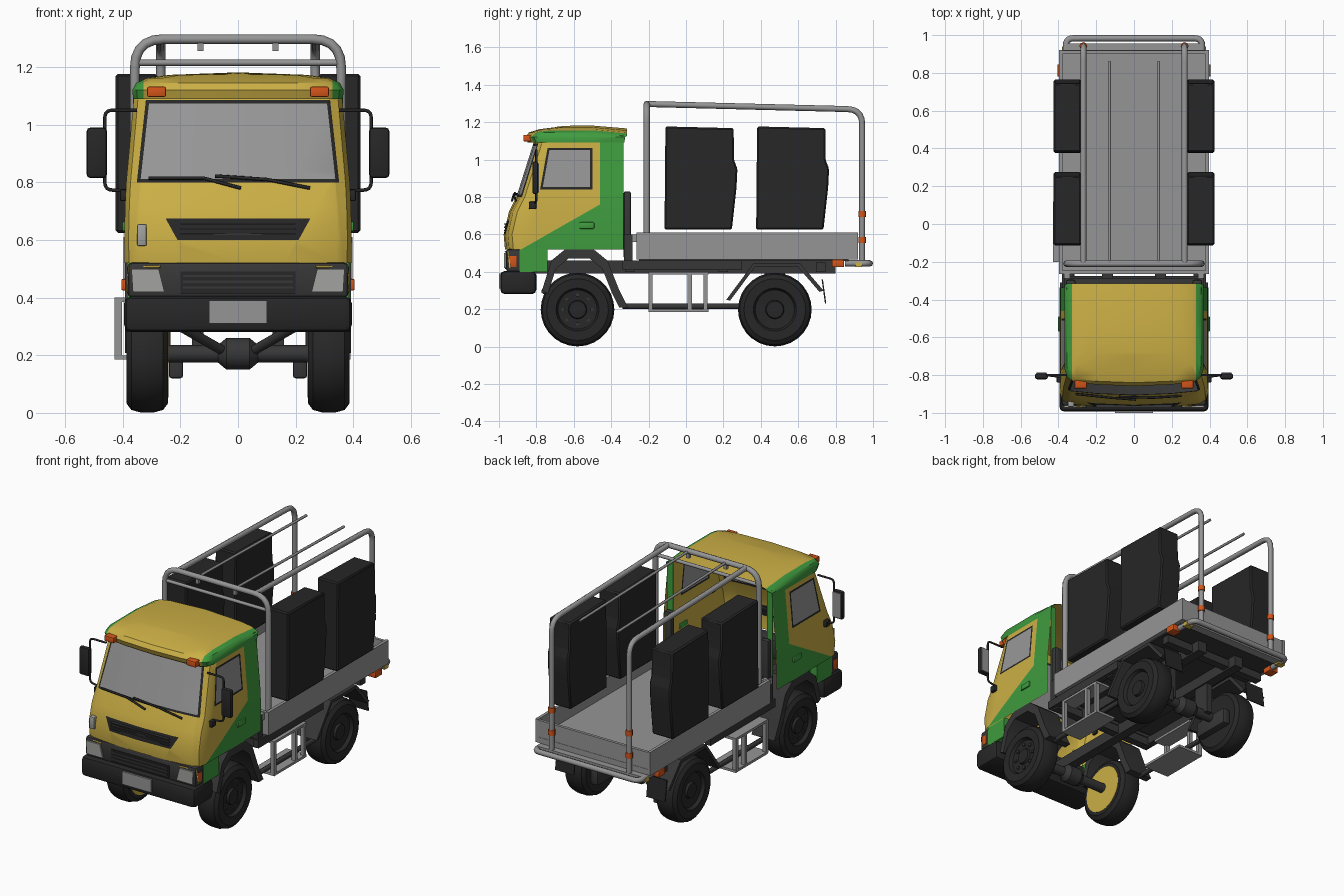
import bpy, bmesh, math
from mathutils import Vector

if "Cube" in bpy.data.objects:
    bpy.data.objects.remove(bpy.data.objects["Cube"])


def material(name, r, g, b):
    m = bpy.data.materials.new(name)
    m.use_nodes = True
    m.diffuse_color = (r, g, b, 1)
    m.node_tree.nodes["Principled BSDF"].inputs["Base Color"].default_value = (r, g, b, 1)
    return m


YELLOW = material("yellow paint", .6, .43, .06)
GREEN = material("green paint", .05, .33, .05)
GLASS = material("window grey", .31, .31, .31)
BLACK = material("black rubber", .02, .02, .02)
DARK = material("dark plastic", .038, .038, .038)
STEEL = material("bed steel", .3, .3, .3)
ORANGE = material("orange lamp", .65, .09, .01)
SILVER = material("lamp silver", .36, .36, .35)
SIDES = (1, -1)


def finish(name, bm, mats, smooth=True):
    """Turn a bmesh into a named object with its materials."""
    me = bpy.data.meshes.new(name)
    bmesh.ops.remove_doubles(bm, verts=bm.verts, dist=.0004)
    bmesh.ops.recalc_face_normals(bm, faces=bm.faces)
    bm.to_mesh(me)
    bm.free()
    ob = bpy.data.objects.new(name, me)
    bpy.context.collection.objects.link(ob)
    for m in mats:
        me.materials.append(m)
    if smooth:
        bpy.ops.object.select_all(action='DESELECT')
        ob.select_set(True)
        bpy.context.view_layer.objects.active = ob
        bpy.ops.object.shade_smooth_by_angle(angle=math.radians(35))


def box(name, mat, xs, ys, zs, bevel=0):
    bm = bmesh.new()
    bmesh.ops.create_cube(bm, size=1)
    for v in bm.verts:
        v.co = [(a + b) / 2 + c * abs(b - a) for c, (a, b) in zip(v.co, (xs, ys, zs))]
    if bevel:
        bmesh.ops.bevel(bm, geom=bm.edges[:], offset=bevel, segments=2, profile=.5, affect='EDGES')
    finish(name, bm, [mat], bool(bevel))


def pair(name, mat, xs, ys, zs, bevel=0):
    for s in SIDES:
        box(name, mat, [s * x for x in xs], ys, zs, bevel)


def extrude(name, mat, yz, x0, x1, bevel=0):
    """Side profile pulled across from x0 to x1."""
    bm = bmesh.new()
    f = bm.faces.new([bm.verts.new((x0, y, z)) for y, z in yz])
    for v in bmesh.ops.extrude_face_region(bm, geom=[f])["geom"]:
        if isinstance(v, bmesh.types.BMVert):
            v.co.x = x1
    if bevel:
        bmesh.ops.bevel(bm, geom=bm.edges[:], offset=bevel, segments=1, affect='EDGES')
    finish(name, bm, [mat])


def lathe(name, mat, profile, centre, steps=28):
    """Spin (x, radius) points round an axis along x."""
    bm = bmesh.new()
    vs = [bm.verts.new(Vector(centre) + Vector((x, 0, r))) for x, r in profile]
    es = [bm.edges.new(p) for p in zip(vs, vs[1:])]
    bmesh.ops.spin(bm, geom=vs + es, cent=centre, axis=(1, 0, 0), angle=math.tau, steps=steps)
    finish(name, bm, [mat])


def tube(name, mat, pts, r, bend=0):
    """Round bar through points, with rounded corners."""
    pts = [Vector(p) for p in pts]
    path = [pts[0]]
    for a, p, b in zip(pts, pts[1:], pts[2:]):
        p0, p1 = p + (a - p).normalized() * bend, p + (b - p).normalized() * bend
        steps = [i / 5 for i in range(6)] if bend else []
        path += [p0 * (1 - t) ** 2 + p * 2 * t * (1 - t) + p1 * t * t for t in steps] or [p]
    path.append(pts[-1])
    cu = bpy.data.curves.new(name, 'CURVE')
    cu.dimensions = '3D'
    cu.bevel_depth, cu.bevel_resolution, cu.use_fill_caps = r, 2, True
    sp = cu.splines.new('POLY')
    sp.points.add(len(path) - 1)
    for q, p in zip(sp.points, path):
        q.co = (*p, 1)
    cu.materials.append(mat)
    ob = bpy.data.objects.new(name, cu)
    bpy.context.collection.objects.link(ob)
    bpy.ops.object.select_all(action='DESELECT')
    ob.select_set(True)
    bpy.context.view_layer.objects.active = ob
    bpy.ops.object.convert(target='MESH')
    bpy.ops.object.shade_smooth_by_angle(angle=math.radians(50))


def shell(levels):
    """Loft of rounded U outlines, open at the back."""
    bm = bmesh.new()
    rings = []
    for z, yf, w, yb in levels:
        half = [(0, yf), (.2, yf + .008), (w - .05, yf + .022), (w - .015, yf + .045), (w, yf + .085), (w, yb)]
        full = [(-x, y) for x, y in half[:0:-1]] + half
        rings.append([bm.verts.new((x, y, z)) for x, y in full])
    for a, b in zip(rings, rings[1:]):
        for i in range(len(a) - 1):
            bm.faces.new((a[i], a[i + 1], b[i + 1], b[i]))
    return bm, rings[-1]


def cut(bm, co, no):
    bmesh.ops.bisect_plane(bm, geom=bm.verts[:] + bm.edges[:] + bm.faces[:], plane_co=co, plane_no=no, dist=.0001)


# Cab shell with windows, grille and two-tone paint
bm, _ = shell([(.52, -.968, .393, -.335), (.6, -.975, .395, -.335), (.72, -.947, .392, -.335),
               (.8, -.907, .388, -.335), (1.09, -.815, .362, -.335), (1.13, -.8, .356, -.335)])
for z in (.675, .812, .84, .852, 1.05, 1.062, 1.073, 1.085, 1.11):
    cut(bm, (0, 0, z), (0, 0, 1))
for y in (-.46, -.5, -.512):
    cut(bm, (0, y, 0), (0, 1, 0))
for y in (-.78, -.768):
    cut(bm, (0, y, .84), (0, 1, -.18))
cut(bm, (0, -.46, .76), (0, -.57, 1))
for s in SIDES:
    for x in (.35, .338):
        cut(bm, (s * x, 0, .81), (s, 0, .11))
    cut(bm, (s * .21, 0, .6), (s, 0, -.55))
bm.normal_update()
for f in bm.faces:
    c = f.calc_center_median()
    x, y, z = abs(c.x), c.y, c.z
    if abs(f.normal.y) > .6:
        edge = x + .11 * (z - .81)
        if .8 < z < 1.085 and edge < .35:
            f.material_index = 2 if .812 < z < 1.073 and edge < .338 else 3
        elif .6 < z < .675 and x - .55 * (z - .6) < .21:
            f.material_index = 3
    else:
        front = y - .18 * (z - .84)
        if .84 < z < 1.062 and front > -.78 and y < -.5:
            f.material_index = 2 if .852 < z < 1.05 and front > -.768 and y < -.512 else 3
        elif y > -.46 or z > 1.11 or z < .76 + .57 * (y + .46):
            f.material_index = 1
# Yellow lining just inside the green sides
lining = bmesh.ops.duplicate(bm, geom=[f for f in bm.faces if f.material_index == 1])["geom"]
for e in lining:
    if isinstance(e, bmesh.types.BMVert):
        e.co.x -= math.copysign(.004, e.co.x)
    elif isinstance(e, bmesh.types.BMFace):
        e.material_index = 0
finish("cab", bm, [YELLOW, GREEN, GLASS, BLACK])
pair("cab_pillar", GREEN, (.325, .364), (-.339, -.334), (.52, 1.12))

# Domed roof with green edges, falling towards the back
bm, ring = shell([(1.09, -.846, .364, -.33), (1.12, -.858, .367, -.325), (1.145, -.84, .354, -.315),
                  (1.162, -.785, .315, -.315), (1.173, -.7, .24, -.315)])
n = len(ring) // 2
mid = [bm.verts.new((0, ring[n + k].co.y, 1.173 + .002 * k)) for k in range(n + 1)]
for k in range(n):
    for s in SIDES:
        bm.faces.new((mid[k], mid[k + 1], ring[n + s * (k + 1)], ring[n + s * k]) if k else
                     (mid[0], mid[1], ring[n + s]))
cut(bm, (0, -.5, 0), (0, 1, 0))
for v in bm.verts:
    if v.co.z > 1.14:
        v.co.z -= .09 * max(0, v.co.y + .5)
for s in SIDES:
    cut(bm, (s * .328, 0, 0), (1, 0, 0))
for f in bm.faces:
    c = f.calc_center_median()
    f.material_index = int(abs(c.x) > .328 and c.y > -.85)
finish("roof", bm, [YELLOW, GREEN])
pair("roof_lamp", ORANGE, (.25, .315), (-.87, -.815), (1.097, 1.132), .005)

# Nose: lower panel, lamps, bumper, plate
box("nose_panel", DARK, (-.383, .383), (-.962, -.87), (.4, .522), .015)
box("lower_grille", BLACK, (-.2, .2), (-.967, -.95), (.415, .49))
for z in (.435, .455, .475):
    box("grille_slat", DARK, (-.19, .19), (-.971, -.96), (z - .004, z + .004))
for z in (.62, .638, .656):
    box("upper_slat", DARK, (-.2, .2), (-.973, -.955), (z - .003, z + .003))
for s in SIDES:
    tube("lamp_trim", YELLOW, [(s * .27, -.965, .507), (s * .378, -.95, .507), (s * .384, -.94, .42)], .005)
    # Headlamp tapers towards the grille
    bm = bmesh.new()
    for y in (-.972, -.94):
        bm.faces.new([bm.verts.new((s * x, y, z)) for x, z in ((.255, .42), (.365, .42), (.37, .5), (.275, .5))])
    bmesh.ops.bridge_loops(bm, edges=bm.edges[:])
    finish("headlamp", bm, [SILVER])
pair("turn_lamp", ORANGE, (.36, .386), (-.945, -.905), (.425, .485), .004)
pair("wheel_guard", GREEN, (.34, .386), (-.89, -.74), (.4, .53))
box("bumper", BLACK, (-.395, .395), (-.993, -.8), (.28, .405), .025)
box("number_plate", STEEL, (-.1, .1), (-1, -.985), (.31, .39))
box("marker_lamp", SILVER, (-.35, -.317), (-.968, -.93), (.58, .655), .005)

# Wipers, mirrors and door handles
tube("wiper", BLACK, [(-.31, -.9, .815), (-.12, -.92, .815), (.01, -.93, .78)], .006)
tube("wiper", BLACK, [(-.08, -.915, .822), (.1, -.92, .81), (.25, -.91, .78)], .006)
for s in SIDES:
    tube("mirror_arm", BLACK, [(s * .35, -.8, 1.05), (s * .462, -.8, 1.05), (s * .462, -.8, .775),
                               (s * .385, -.81, .77)], .006, .025)
pair("mirror", BLACK, (.455, .525), (-.822, -.79), (.815, .99), .012)
pair("mirror_glass", STEEL, (.463, .517), (-.791, -.786), (.825, .98))
pair("mirror_foot", BLACK, (.38, .41), (-.84, -.8), (.735, .775), .006)
pair("door_handle", GREEN, (.385, .402), (-.57, -.49), (.63, .665), .006)

# Wheels with hubs
TYRE = [(-.072, 0), (-.072, .12), (-.072, .165), (-.055, .188), (-.02, .197), (.02, .197), (.055, .188),
        (.072, .165), (.07, .115), (.05, .105), (.045, .05), (.06, .045), (.062, 0)]
for y in (-.58, .475):
    for s in SIDES:
        at = (s * .315, y, .198)
        lathe("tyre", BLACK, [(s * x, r) for x, r in TYRE], at)
        if y < 0:
            lathe("wheel_back", YELLOW, [(0, 0), (0, .145), (s * .004, .145)], (s * .241, y, .198))
            for i in range(8):
                a = math.tau * i / 8
                by, bz = y + .078 * math.cos(a), .198 + .078 * math.sin(a)
                box("wheel_bolt", DARK, (s * .355, s * .37), (by - .008, by + .008), (bz - .008, bz + .008))
    lathe("axle", DARK, [(-.25, 0), (-.25, .03), (-.07, .03), (-.04, .055), (.04, .055), (.07, .03),
                         (.25, .03), (.25, 0)], (0, y, .205), 14)

# Mudguards
FRONT = [(-.77, .3), (-.72, .46), (-.64, .525), (-.5, .525), (-.42, .46), (-.36, .31), (-.31, .21)]
REAR = [(.215, .25), (.36, .445), (.61, .445), (.735, .3)]
for s in SIDES:
    for name, arch, cy, k in (("front_mudguard", FRONT, -.58, .83), ("rear_mudguard", REAR, .475, .92)):
        inner = [(cy + (y - cy) * k, .2 + (z - .2) * k) for y, z in arch[::-1]]
        extrude(name, DARK, arch + inner, s * .235, s * .393)
    extrude("mud_flap", BLACK, [(.725, .36), (.732, .36), (.75, .23), (.743, .23)], s * .25, s * .38)
    tube("lower_bar", DARK, [(s * .33, -.34, .215), (s * .33, .3, .215)], .015)
    tube("front_strut", DARK, [(s * .2, -.76, .3), (s * .06, -.62, .22)], .018)

# Chassis
pair("chassis_rail", DARK, (.11, .17), (-.86, .8), (.39, .46))
pair("bed_subframe", DARK, (.34, .38), (-.34, .3), (.41, .46))
box("bed_underside", DARK, (-.37, .37), (-.25, .87), (.457, .466))
pair("spring", DARK, (.19, .24), (.35, .6), (.12, .22), .01)
pair("rear_hanger", DARK, (.12, .16), (.42, .53), (.2, .4))
for y in (-.3, .2, .72):
    box("cross_member", DARK, (-.36, .36), (y - .025, y + .025), (.4, .45))
box("cab_rear_panel", DARK, (-.37, .37), (-.332, -.285), (.46, .6))
pair("air_intake", DARK, (.31, .36), (-.333, -.295), (.47, .83), .01)

# Side steps, one set further out than the other
for s, x0, x1 in ((1, .25, .39), (-1, .25, .428)):
    box("step_plate", STEEL, (s * x0, s * x1), (-.2, .12), (.185, .2))
    box("step_top", STEEL, (s * (x1 - .1), s * x1), (-.2, .12), (.385, .4))
    for y in (-.19, .02, .105):
        box("step_post", STEEL, (s * (x1 - .025), s * x1), (y - .011, y + .011), (.19, .4))

# Open cargo bed
box("bed_floor", STEEL, (-.395, .395), (-.265, .92), (.465, .5))
pair("bed_side", STEEL, (.378, .397), (-.265, .92), (.465, .61))
box("bed_front", STEEL, (-.39, .39), (-.265, -.245), (.47, .605))
box("tailgate", STEEL, (-.39, .39), (.9, .918), (.47, .605))
pair("bed_bracket", STEEL, (.34, .37), (-.32, -.26), (.56, .6))

# Cargo frame, rails and rear guard
tube("front_hoop", STEEL, [(-.358, -.21, .47), (-.358, -.21, 1.297), (.358, -.21, 1.297), (.358, -.21, .47)], .017, .1)
tube("hoop_crossbar", STEEL, [(-.355, -.21, 1.215), (.355, -.21, 1.215)], .011)
for s in SIDES:
    tube("side_rail", STEEL, [(s * .268, -.21, 1.297), (s * .268, .942, 1.268), (s * .268, .942, .46)], .016, .08)
    box("rail_tab", STEEL, (s * .12, s * .14), (-.22, -.2), (1.255, 1.29))
    tube("roof_slat", STEEL, [(s * .13, -.21, 1.295), (s * .13, .86, 1.27)], .008)
    for z in (.57, .71):
        tube("post_lamp", ORANGE, [(s * .268, .942, z - .016), (s * .268, .942, z + .016)], .021)
tube("rear_guard", STEEL, [(-.36, .85, .445), (-.36, .983, .445), (.36, .983, .445), (.36, .85, .445)], .017, .04)
box("rear_beam", STEEL, (-.36, .36), (.9, .955), (.435, .462))
pair("rear_reflector", YELLOW, (.33, .38), (.905, .94), (.425, .45))
pair("tail_lamp", ORANGE, (.345, .405), (.78, .845), (.425, .465), .005)

# Upright cargo cushions
CUSHION = [(-.115, .625), (-.11, 1.177), (.255, 1.168), (.256, 1), (.275, .95), (.27, .85), (.245, .625)]
for dy in (0, .49):
    for s in SIDES:
        extrude("cargo_cushion", BLACK, [(y + dy, z) for y, z in CUSHION], s * .28, s * .425, .008)
